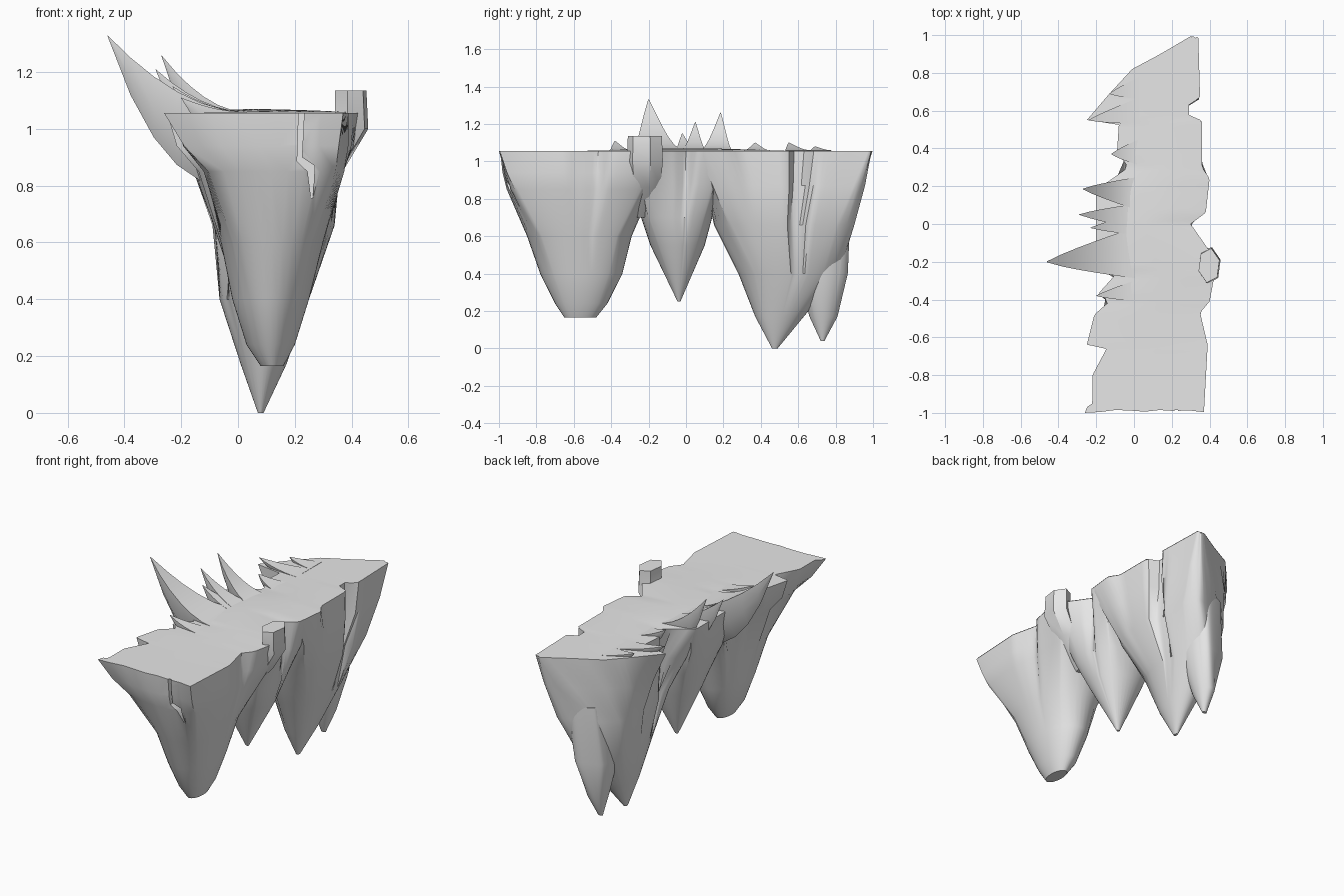
import bpy, bmesh, math, random

cube = bpy.data.objects.get("Cube")
if cube:
    bpy.data.objects.remove(cube, do_unlink=True)
random.seed(4)
TOP = 1.055

rock = bpy.data.materials.new("pale_grey_rock")
rock.use_nodes = True
rock.diffuse_color = (0.8, 0.8, 0.8, 1)
rock.node_tree.nodes["Principled BSDF"].inputs["Base Color"].default_value = rock.diffuse_color

# Ragged edges of the plateau as (y, x)
LEFT = [(-1, -.26), (-.97, -.25), (-.95, -.22), (-.8, -.22), (-.65, -.14), (-.64, -.25),
        (-.48, -.21), (-.41, -.13), (-.37, -.19), (-.27, -.1), (-.23, -.2), (.06, -.2),
        (.18, -.2), (.3, -.03), (.38, -.09), (.53, -.08), (.55, -.25), (.69, -.13),
        (.82, -.01), (.9, .14), (1, .31)]
RIGHT = [(-1, .37), (-.64, .39), (-.47, .35), (-.41, .4), (-.2, .44), (0, .3), (.06, .38),
         (.24, .4), (.3, .36), (.55, .36), (.56, .29), (.65, .29), (.66, .35), (1, .34)]


def edge(points, y):
    """Read x from a ragged edge at a given y."""
    for (a, p), (b, q) in zip(points, points[1:]):
        if y <= b:
            return p + (q - p) * max(0, (y - a) / (b - a))
    return points[-1][1]


def mix(a, b, t):
    return a + (b - a) * t


def make(name, bm, angle):
    """Turn a bmesh into a shaded rock object."""
    bmesh.ops.recalc_face_normals(bm, faces=bm.faces)
    mesh = bpy.data.meshes.new(name)
    bm.to_mesh(mesh)
    bm.free()
    mesh.materials.append(rock)
    ob = bpy.data.objects.new(name, mesh)
    bpy.context.collection.objects.link(ob)
    bpy.ops.object.select_all(action="DESELECT")
    ob.select_set(True)
    bpy.context.view_layer.objects.active = ob
    bpy.ops.object.shade_smooth_by_angle(angle=math.radians(angle))
    return ob


def loft(name, rings, angle=40):
    """Skin a stack of closed rings and cap both ends."""
    bm = bmesh.new()
    rows = [[bm.verts.new(point) for point in ring] for ring in rings]
    for a, b in zip(rows, rows[1:]):
        for i in range(len(a)):
            j = (i + 1) % len(a)
            bm.faces.new((a[i], a[j], b[j], b[i]))
    bm.faces.new(rows[0])
    bm.faces.new(rows[-1])
    return make(name, bm, angle)


def square_walk(along, across):
    """Points around a unit square, denser along y."""
    half = [(1, 2 * i / along - 1) for i in range(along)]
    half += [(1 - 2 * i / across, 1) for i in range(across)]
    return half + [(-u, -v) for u, v in half]


WALK = square_walk(36, 8)
JAG = [random.uniform(0, .016) for point in WALK]


def lobe_ring(z, x0, x1, y0, y1):
    """One level of a lobe: ragged at the top, oval further down, never wider than the rim."""
    ragged = max(0, 1 - (TOP - z) / .28)
    roundness = min(1, (TOP - z) / .55)
    ring = []
    for (u, v), jag in zip(WALK, JAG):
        cu = mix(u, u * math.sqrt(1 - v * v / 2), roundness)
        cv = mix(v, v * math.sqrt(1 - u * u / 2), roundness)
        y = mix(y0, y1, (cv + 1) / 2)
        if abs(v) == 1:
            y -= jag * ragged * v
        rim_lo, rim_hi = edge(LEFT, y), edge(RIGHT, y)
        lo = max(rim_lo, mix(x0, rim_lo, ragged))
        hi = min(rim_hi, mix(x1, rim_hi, ragged))
        ring.append((mix(lo, hi, (cu + 1) / 2), y, z))
    return ring


def lobe(name, levels):
    """Hanging rock from levels of (z, x range, y range)."""
    return loft(name, [lobe_ring(*level) for level in levels])


front = lobe("front_lobe", [
    (TOP, -.25, .38, -1, -.13), (.94, -.17, .4, -.985, -.15), (.85, -.1, .37, -.96, -.18),
    (.6, -.06, .3, -.85, -.29), (.4, -.02, .25, -.78, -.34), (.24, .03, .2, -.7, -.42),
    (.165, .08, .16, -.65, -.48)])
lobe("middle_lobe", [
    (TOP, -.2, .35, -.28, .2), (.88, -.15, .34, -.26, .18), (.7, -.1, .31, -.24, .14),
    (.55, -.05, .26, -.19, .1), (.25, .08, .1, -.045, -.03)])
lobe("back_lobe", [
    (TOP, -.2, .36, .05, 1), (.87, -.12, .37, .1, .96), (.66, -.09, .34, .15, .9),
    (.4, -.065, .25, .28, .82), (.17, .01, .17, .37, .63), (0, .07, .09, .46, .49)])
lobe("back_spur", [
    (.75, .03, .24, .56, .88), (.4, -.02, .21, .6, .865), (.17, .03, .14, .66, .81),
    (.04, .06, .09, .72, .74)])

# Jagged crack cut into the front wall
crack = [(.215, 1.1), (.235, 1.1), (.225, .9), (.27, .87), (.262, .72), (.245, .85), (.208, .885)]
cutter = loft("crack_cutter", [[(x, y, z) for x, z in crack] for y in (-1.1, -.89)])
cutter.hide_render = True
cut = front.modifiers.new("crack", "BOOLEAN")
cut.object = cutter
cut.solver = "EXACT"
bpy.context.view_layer.objects.active = front
bpy.ops.object.modifier_apply(modifier="crack")
bpy.data.objects.remove(cutter, do_unlink=True)

# Plateau sheet with a slight swell along the middle
bm = bmesh.new()
rows = []
steps, columns = 120, 4
for i in range(steps + 1):
    y = mix(-.985, .985, i / steps)
    swell = .013 * math.exp(-(y / .4) ** 2)
    lo, hi = edge(LEFT, y), edge(RIGHT, y)
    rows.append([bm.verts.new((mix(lo, hi, k / columns), y,
                               TOP + .002 + swell * math.sin(math.pi * k / columns)))
                 for k in range(columns + 1)])
for a, b in zip(rows, rows[1:]):
    for k in range(columns):
        bm.faces.new((a[k], a[k + 1], b[k + 1], b[k]))
make("plateau", bm, 40)


def spike(name, tip, base_y, half, under):
    """Crescent horn sweeping out and up from the left rim."""
    x, y, z = tip
    rings = []
    steps = 6
    for i in range(steps + 1):
        t = i / steps
        cx, cy = mix(.03, x, t), mix(base_y, y, t)
        w = half * max(.02, (1 - t) ** .8)
        top = mix(TOP + .004, z, t ** 1.9)
        low = mix(under, z - .002, t ** 2.7)
        mid = mix(top, low, .55)
        rings.append([(cx, cy - w, top), (cx, cy + w, top), (cx, cy + w * .8, mid),
                      (cx, cy, low), (cx, cy - w * .8, mid)])
    loft(name, rings, 35)


# Horns along the left rim
spike("great_horn", (-.46, -.2, 1.33), -.15, .14, .79)
spike("second_horn", (-.27, .185, 1.26), .16, .09, .88)
spike("third_horn", (-.29, .05, 1.21), .04, .07, .87)
spike("small_horn", (-.23, -.02, 1.15), 0, .06, .9)
spike("front_shard", (-.2, -.38, 1.11), -.35, .06, .95)
spike("rear_shard", (-.12, .37, 1.1), .38, .07, .97)
spike("far_shard", (-.24, .55, 1.1), .6, .07, .99)
spike("last_shard", (-.13, .69, 1.08), .72, .06, .99)

# Flat-topped stump on the right rim, sinking into the wall
stump = []
for z, cx, size in [(1.135, .397, 1), (1, .4, 1.06), (.86, .325, .9), (.7, .2, .6)]:
    stump.append([(cx + .058 * size * math.cos(a), -.22 + .093 * size * math.sin(a), z)
                  for a in (math.tau * (k + .3) / 6 for k in range(6))])
loft("rim_stump", stump, 35)
